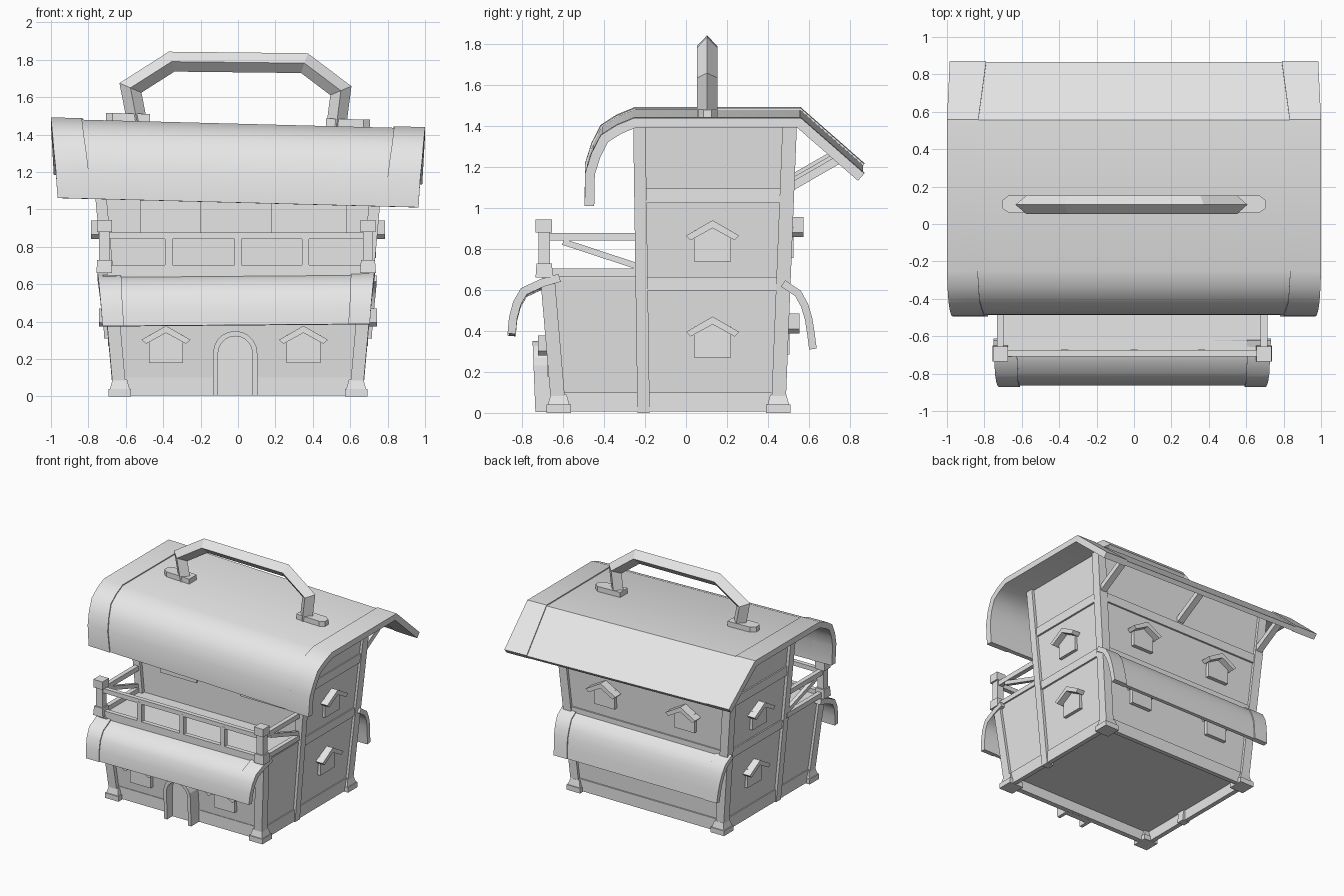
import bpy, bmesh, math
from mathutils import Vector, Matrix

if "Cube" in bpy.data.objects:
    bpy.data.objects.remove(bpy.data.objects["Cube"])

grey = bpy.data.materials.new("plain_grey")
grey.use_nodes = True
grey.diffuse_color = (0.8, 0.8, 0.8, 1)
grey.node_tree.nodes["Principled BSDF"].inputs["Base Color"].default_value = (0.8, 0.8, 0.8, 1)


def loft(name, rings, smooth=False):
    """Skin a list of equal point rings and cap both ends."""
    bm = bmesh.new()
    rows = [[bm.verts.new(p) for p in r] for r in rings]
    n = len(rows[0])
    for a, b in zip(rows, rows[1:]):
        for i in range(n):
            j = (i + 1) % n
            bm.faces.new((a[i], a[j], b[j], b[i]))
    bm.faces.new(rows[0])
    bm.faces.new(rows[-1])
    bmesh.ops.recalc_face_normals(bm, faces=bm.faces)
    mesh = bpy.data.meshes.new(name)
    bm.to_mesh(mesh)
    bm.free()
    mesh.materials.append(grey)
    ob = bpy.data.objects.new(name, mesh)
    bpy.context.collection.objects.link(ob)
    if smooth:
        bpy.ops.object.select_all(action='DESELECT')
        ob.select_set(True)
        bpy.context.view_layer.objects.active = ob
        bpy.ops.object.shade_smooth_by_angle(angle=math.radians(38))
    return ob


def rect(x0, x1, y0, y1, z):
    return [(x0, y0, z), (x1, y0, z), (x1, y1, z), (x0, y1, z)]


def post(name, p0, p1, s0, s1=None):
    """Upright square post, possibly leaning and tapering."""
    rings = []
    for (x, y, z), s in ((p0, s0 / 2), (p1, (s1 or s0) / 2)):
        rings.append(rect(x - s, x + s, y - s, y + s, z))
    return loft(name, rings)


def beam(name, p0, p1, w, h):
    """Bar between two points; h is its upright size."""
    p0, p1 = Vector(p0), Vector(p1)
    q = (p1 - p0).to_track_quat('Z', 'Y')
    corners = [Vector((a * w / 2, b * h / 2, 0)) for a, b in ((-1, -1), (1, -1), (1, 1), (-1, 1))]
    return loft(name, [[p + q @ c for c in corners] for p in (p0, p1)])


def plate(name, pts, y0, y1, mat=Matrix()):
    """Outline in x and z, extruded along y."""
    return loft(name, [[mat @ Vector((x, y, z)) for x, z in pts] for y in (y0, y1)])


def shell(name, prof, th, left, right, tilt=0, lift=0):
    """Bent sheet: a y-z profile swept over x, with its own ends at each point."""
    pts = [Vector(p) for p in prof]
    dirs = [(b - a).normalized() for a, b in zip(pts, pts[1:])]
    rings = []
    for i, p in enumerate(pts):
        d0, d1 = dirs[max(i - 1, 0)], dirs[min(i, len(dirs) - 1)]
        t = (d0 + d1).normalized()
        n = Vector((t.y, -t.x)) / max(t.dot(d1), 0.5)
        o, c = p - n * lift, p + n * th
        rings.append([(x, q.x, q.y + tilt * x) for x, q in
                      ((left[i], o), (right[i], o), (right[i], c), (left[i], c))])
    return loft(name, rings, smooth=True)


def roof(name, prof, th, inner, outer, tilt=0, shift=0):
    """Middle sheet plus a slightly raised band at both ends."""
    shell(name, prof, th, [shift - v for v in inner], [shift + v for v in inner], tilt)
    for side, s in (("left", 1), ("right", -1)):
        shell(f"{name}_{side}_trim", prof, th + 0.004, [shift + s * v for v in inner],
              [shift + s * v for v in outer], tilt, 0.008)


def half(z):     # outer half width of the flaring walls
    return 0.665 + 0.09 * z


def back(z):
    return 0.485 + 0.04 * z


def front(z):
    return -0.655 - 0.085 * z


# Walls, with the floor raised inside the base beams
TOP, TILT, FLOOR, DECK = 1.42, -0.026, 0.085, 0.65
w0, w1, w2 = [half(z) - 0.02 for z in (FLOOR, TOP, DECK)]
ceiling = rect(-w1, w1, -0.225, back(TOP) - 0.02, TOP)
loft("tower_walls", [rect(-w0, w0, -0.215, back(FLOOR) - 0.02, FLOOR),
                     [(x, y, z + TILT * x) for x, y, z in ceiling]])
loft("porch_walls", [rect(-w0, w0, front(FLOOR) + 0.03, -0.2, FLOOR),
                     rect(-w2, w2, front(DECK) + 0.03, -0.2, DECK)])
loft("balcony_floor", [rect(-0.70, 0.70, -0.70, -0.2, z) for z in (0.635, 0.668)])

# Corner posts with stepped feet
for side, s in (("left", 1), ("right", -1)):
    for name, fy, d, top in (("back", back, -1, TOP), ("porch", front, 1, DECK)):
        lo, hi = [(s * (half(z) - 0.035), fy(z) + d * 0.035, z) for z in (0.02, top)]
        post(f"{name}_{side}_post", lo, hi, 0.07)
        x, y = lo[:2]
        post(f"{name}_{side}_foot", (x, y, 0), (x, y, 0.04), 0.12)
        post(f"{name}_{side}_foot_step", (x, y, 0.04), (x, y, 0.09), 0.105, 0.078)
    post(f"tower_front_{side}_post", (s * (half(0) - 0.028), -0.207, 0.0),
         (s * (half(TOP) - 0.028), -0.228, TOP), 0.06)
    # Side beams
    for z, h in ((0.053, 0.094), (0.63, 0.065), (1.06, 0.07)):
        x = s * (half(z) - 0.025)
        y0 = front(z) + 0.04 if z < 0.5 else -0.21
        beam("side_beam", (x, y0, z), (x, back(z) - 0.03, z), 0.035, h)

# Back and front beams
for z, h in ((0.053, 0.094), (0.63, 0.07), (1.06, 0.07)):
    w = half(z) - 0.04
    beam("back_beam", (-w, back(z) - 0.025, z), (w, back(z) - 0.025, z), 0.035, h)
w = half(0) - 0.04
beam("front_beam", (-w, front(0) + 0.037, 0.053), (w, front(0) + 0.037, 0.053), 0.04, 0.094)

# Main roof
roof("main_roof", [(-0.487, 1.036), (-0.484, 1.195), (-0.454, 1.29), (-0.41, 1.375),
                   (-0.335, 1.423), (-0.25, 1.458), (0.557, 1.458), (0.865, 1.188)], 0.035,
     [0.78, 0.80, 0.812, 0.825, 0.83, 0.835, 0.832, 0.79],
     [0.965, 0.975, 0.985, 0.992, 0.997, 1.0, 1.0, 0.985], TILT)
for x in (-0.73, 0, 0.73):
    beam("eave_strut", (x, 0.51, 1.12 + TILT * x), (x, 0.75, 1.258 + TILT * x), 0.05, 0.04)

# Lower roofs, front and back
roof("porch_roof", [(-0.863, 0.382), (-0.856, 0.46), (-0.836, 0.535), (-0.80, 0.597),
                    (-0.705, 0.641), (-0.62, 0.665)], 0.028,
     [0.60, 0.605, 0.61, 0.61, 0.615, 0.615], [0.715, 0.72, 0.727, 0.733, 0.738, 0.742], 0.008, -0.01)
roof("back_roof", [(0.48, 0.64), (0.555, 0.59), (0.588, 0.53), (0.608, 0.465), (0.62, 0.39),
                   (0.63, 0.313)], 0.025,
     [0.615, 0.615, 0.61, 0.61, 0.605, 0.60], [0.742, 0.738, 0.733, 0.727, 0.72, 0.715])


# Windows with little gabled hoods
def window(x, y, peak, turn):
    m = Matrix.Translation((x, y, peak)) @ Matrix.Rotation(math.radians(turn), 4, 'Z')
    plate("window", [(-0.09, -0.2), (0.09, -0.2), (0.09, -0.05), (0, -0.02), (-0.09, -0.05)],
          -0.012, 0.04, m)
    plate("window_hood", [(-0.13, -0.075), (0, 0), (0.13, -0.075), (0.107, -0.097),
                          (0, -0.038), (-0.107, -0.097)], -0.06, 0.04, m)


for z in (0.47, 0.94):
    for s in (1, -1):
        window(s * (half(z - 0.07) - 0.018), 0.13, z, s * 90)
        window(s * 0.35, back(z) - 0.01, z + 0.015, 180)
for x in (-0.385, 0.35):
    window(x, front(0.25) + 0.013, 0.378, 0)
for x, w in ((-0.36, 0.16), (0.38, 0.2)):
    plate("balcony_window", [(x - w, 0.87), (x + w, 0.87), (x + w, 1.2), (x - w, 1.2)], -0.235, -0.2)


# Arched door
def arch(r, top, steps=10):
    c = top - r
    curve = [(r * math.cos(math.pi * i / steps), c + r * math.sin(math.pi * i / steps))
             for i in range(steps + 1)]
    return [(x - 0.015, z) for x, z in [(r, 0.005)] + curve + [(-r, 0.005)]]


plate("door", arch(0.095, 0.325), -0.668, -0.62)
loft("door_frame", [[(xo, -0.735 - zo * 0.04, zo), (xi, -0.735 - zi * 0.04, zi),
                     (xi, -0.63, zi), (xo, -0.63, zo)]
                    for (xo, zo), (xi, zi) in zip(arch(0.118, 0.35), arch(0.092, 0.322))])

# Balcony railing
for side, s in (("left", 1), ("right", -1)):
    x, y = s * 0.705 - 0.01, -0.692
    post(f"rail_{side}_base", (x, y, 0.66), (x, y, 0.73), 0.085, 0.075)
    post(f"rail_{side}_post", (x, y, 0.72), (x, y, 0.89), 0.055)
    post(f"rail_{side}_cap", (x, y - 0.003, 0.88), (x, y - 0.003, 0.943), 0.08)
    for z in (0.86, 0.685):
        beam("side_rail", (x, y, z), (x, -0.22, z), 0.035, 0.038)
    beam("side_rail_brace", (x, -0.60, 0.835), (x, -0.22, 0.71), 0.03, 0.03)
for z in (0.86, 0.685):
    beam("front_rail", (-0.70, -0.69, z), (0.69, -0.69, z), 0.035, 0.035)
for x in (-0.37, 0, 0.36):
    post("baluster", (x, -0.69, 0.69), (x, -0.69, 0.855), 0.038)

# Carrying handle with diamond section
path = [Vector(p) for p in ((-0.54, 1.47), (-0.575, 1.65), (-0.355, 1.79), (0.355, 1.782),
                            (0.55, 1.635), (0.525, 1.44))]
rings = []
for i, p in enumerate(path):
    a = (p - path[i - 1]).normalized() if i else Vector((0, 1))
    b = (path[i + 1] - p).normalized() if i < len(path) - 1 else Vector((0, -1))
    t = (a + b).normalized()
    n = Vector((-t.y, t.x)) * (0.053 / t.dot(a))
    rings.append([(p.x + n.x, 0.103, p.y + n.y), (p.x, 0.153, p.y),
                  (p.x - n.x, 0.103, p.y - n.y), (p.x, 0.053, p.y)])
loft("handle", rings)
for s in (1, -1):
    outline = [(0.47, 0.06), (0.67, 0.06), (0.705, 0.085), (0.705, 0.125), (0.67, 0.153), (0.47, 0.153)]
    loft("handle_foot", [[(s * x, y, z + TILT * s * x) for x, y in outline] for z in (1.445, 1.498)])
